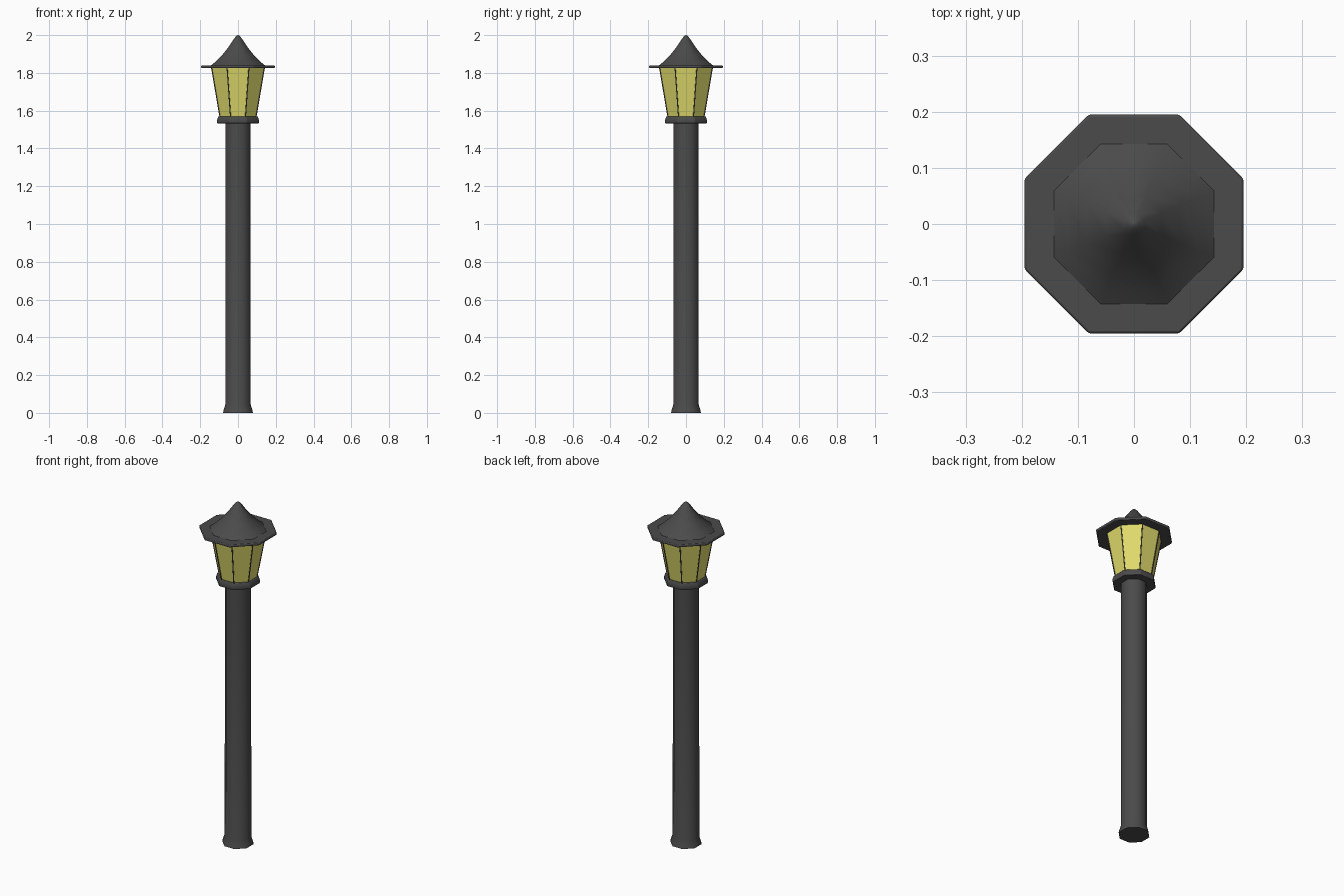
import bpy, bmesh, math

if "Cube" in bpy.data.objects:
    bpy.data.objects.remove(bpy.data.objects["Cube"])

def material(name, rgb):
    m = bpy.data.materials.new(name)
    m.diffuse_color = (*rgb, 1)
    m.use_nodes = True
    m.node_tree.nodes["Principled BSDF"].inputs["Base Color"].default_value = m.diffuse_color
    return m

DARK = material("dark_metal", (0.07, 0.07, 0.07))
GLOW = material("yellow_glass", (0.75, 0.71, 0.15))
SIDES = 8
K = 1 / math.cos(math.pi / SIDES)   # half-width across flats -> corner radius

def corner(i, r, z):
    a = (i + 0.5) * 2 * math.pi / SIDES
    return (r * K * math.cos(a), r * K * math.sin(a), z)

def octagon(name, profile, mat, bevel=0, smooth=50):
    """Sweep a (half-width, z) profile, bottom to top, round eight sides."""
    bm = bmesh.new()
    rings = [[bm.verts.new(corner(i, r, z)) for i in range(SIDES)] for r, z in profile]
    for a, b in zip(rings, rings[1:]):
        for i in range(SIDES):
            j = (i + 1) % SIDES
            bm.faces.new((a[i], a[j], b[j], b[i]))
    bm.faces.new(rings[0][::-1])
    bm.faces.new(rings[-1])
    me = bpy.data.meshes.new(name)
    bm.to_mesh(me)
    bm.free()
    me.materials.append(mat)
    ob = bpy.data.objects.new(name, me)
    bpy.context.collection.objects.link(ob)
    if bevel:
        mod = ob.modifiers.new("bevel", 'BEVEL')
        mod.width = bevel
        mod.segments = 2
        mod.limit_method = 'ANGLE'
        mod.angle_limit = math.radians(35)
    if smooth:
        bpy.ops.object.select_all(action='DESELECT')
        ob.select_set(True)
        bpy.context.view_layer.objects.active = ob
        bpy.ops.object.shade_smooth_by_angle(angle=math.radians(smooth))
    return ob

# Post with flared foot
octagon("post", [(0.079, 0), (0.076, 0.015), (0.067, 0.045), (0.066, 1.54)], DARK)

# Collar under the lantern
octagon("collar", [(0.110, 1.533), (0.110, 1.552), (0.105, 1.57)], DARK, bevel=0.003)

# Tapered glass lantern
octagon("lantern_glass", [(0.094, 1.56), (0.140, 1.832)], GLOW, smooth=0)

# Thin glazing bars on the lantern corners
for i in range(SIDES):
    cu = bpy.data.curves.new(f"glazing_bar_{i + 1}", 'CURVE')
    cu.dimensions = '3D'
    cu.bevel_depth = 0.003
    cu.bevel_resolution = 1
    cu.use_fill_caps = True
    sp = cu.splines.new('POLY')
    sp.points.add(1)
    sp.points[0].co = (*corner(i, 0.094, 1.56), 1)
    sp.points[1].co = (*corner(i, 0.140, 1.83), 1)
    cu.materials.append(DARK)
    ob = bpy.data.objects.new(cu.name, cu)
    bpy.context.collection.objects.link(ob)

# Wide roof brim
octagon("roof_brim", [(0.195, 1.825), (0.195, 1.84)], DARK, bevel=0.004)

# Pointed roof with slightly concave sides and a blunt tip
octagon("roof", [(0.145, 1.838), (0.120, 1.858), (0.085, 1.893), (0.050, 1.937),
                 (0.018, 1.985), (0.008, 1.996), (0.002, 2.0)], DARK)
